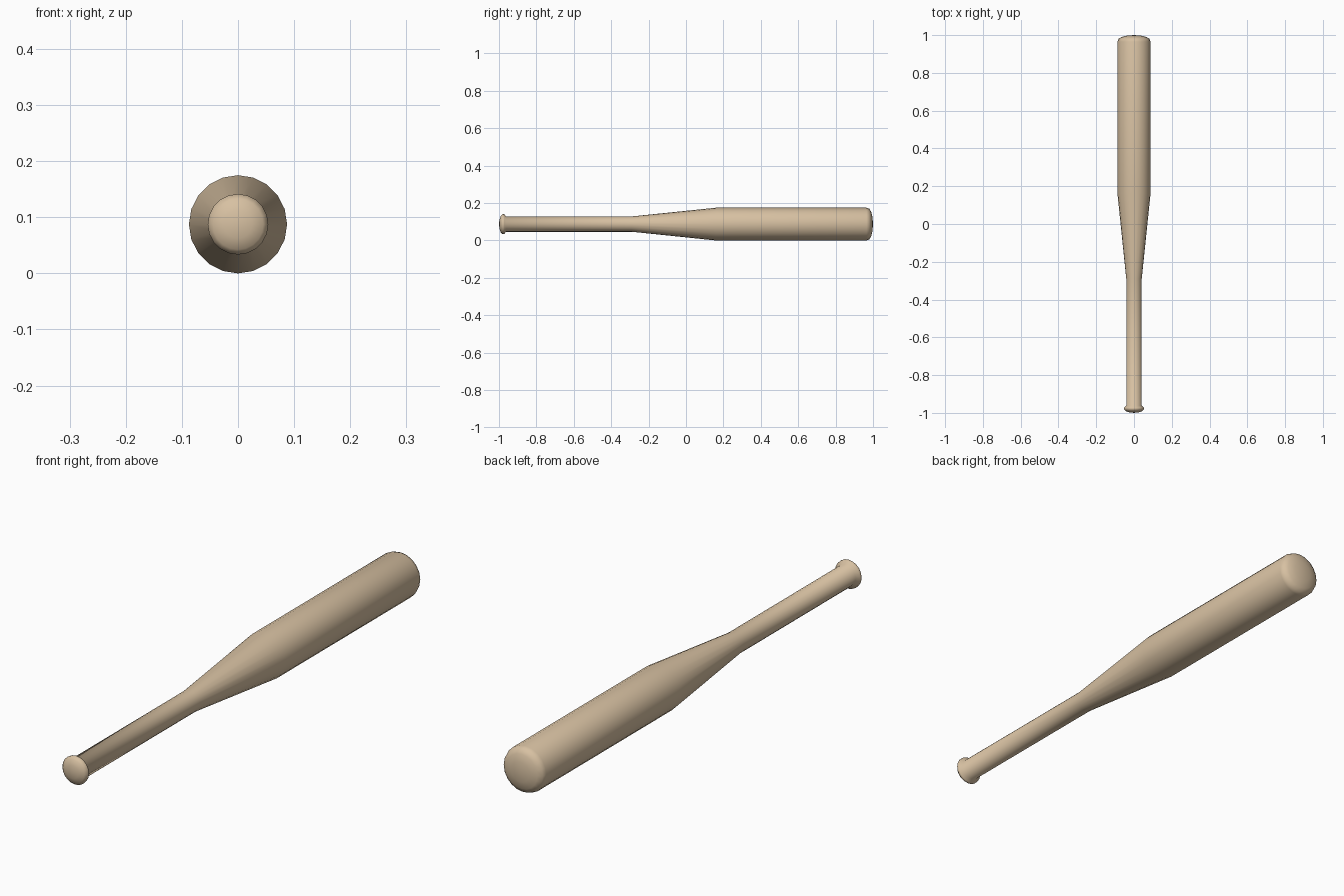
import bpy, bmesh, math

if "Cube" in bpy.data.objects:
    bpy.data.objects.remove(bpy.data.objects["Cube"])

SIDES = 20
RADIUS = 0.0875

wood = bpy.data.materials.new("pale_wood")
wood.diffuse_color = (0.68, 0.53, 0.36, 1)
wood.use_nodes = True
wood.node_tree.nodes["Principled BSDF"].inputs["Base Color"].default_value = wood.diffuse_color


def lathe(name, profile, mat):
    """Revolve (y, radius) points around the long axis; radius 0 makes a pole."""
    bm = bmesh.new()
    rings = []
    for y, r in profile:
        n = SIDES if r > 0 else 1
        rings.append([bm.verts.new((r * math.sin(2 * math.pi * i / SIDES), y,
                                    RADIUS + r * math.cos(2 * math.pi * i / SIDES)))
                      for i in range(n)])
    for a, b in zip(rings, rings[1:]):
        for i in range(SIDES):
            j = (i + 1) % SIDES
            corners = [a[i % len(a)], a[j % len(a)], b[j % len(b)], b[i % len(b)]]
            bm.faces.new(list(dict.fromkeys(corners)))
    bmesh.ops.recalc_face_normals(bm, faces=bm.faces)
    mesh = bpy.data.meshes.new(name)
    bm.to_mesh(mesh)
    bm.free()
    mesh.materials.append(mat)
    obj = bpy.data.objects.new(name, mesh)
    bpy.context.collection.objects.link(obj)
    bpy.context.view_layer.objects.active = obj
    obj.select_set(True)
    bpy.ops.object.shade_smooth_by_angle(angle=math.radians(50))
    obj.select_set(False)
    return obj


# whole bat: domed knob, grip, taper, barrel, rounded tip
lathe("bat", [
    (-1.0, 0), (-0.997, 0.025), (-0.99, 0.045), (-0.98, 0.054), (-0.972, 0.053),
    (-0.962, 0.041),
    (-0.29, 0.041), (0.16, RADIUS),
    (0.965, RADIUS), (0.98, 0.082), (0.99, 0.066), (0.997, 0.038), (1.0, 0),
], wood)
